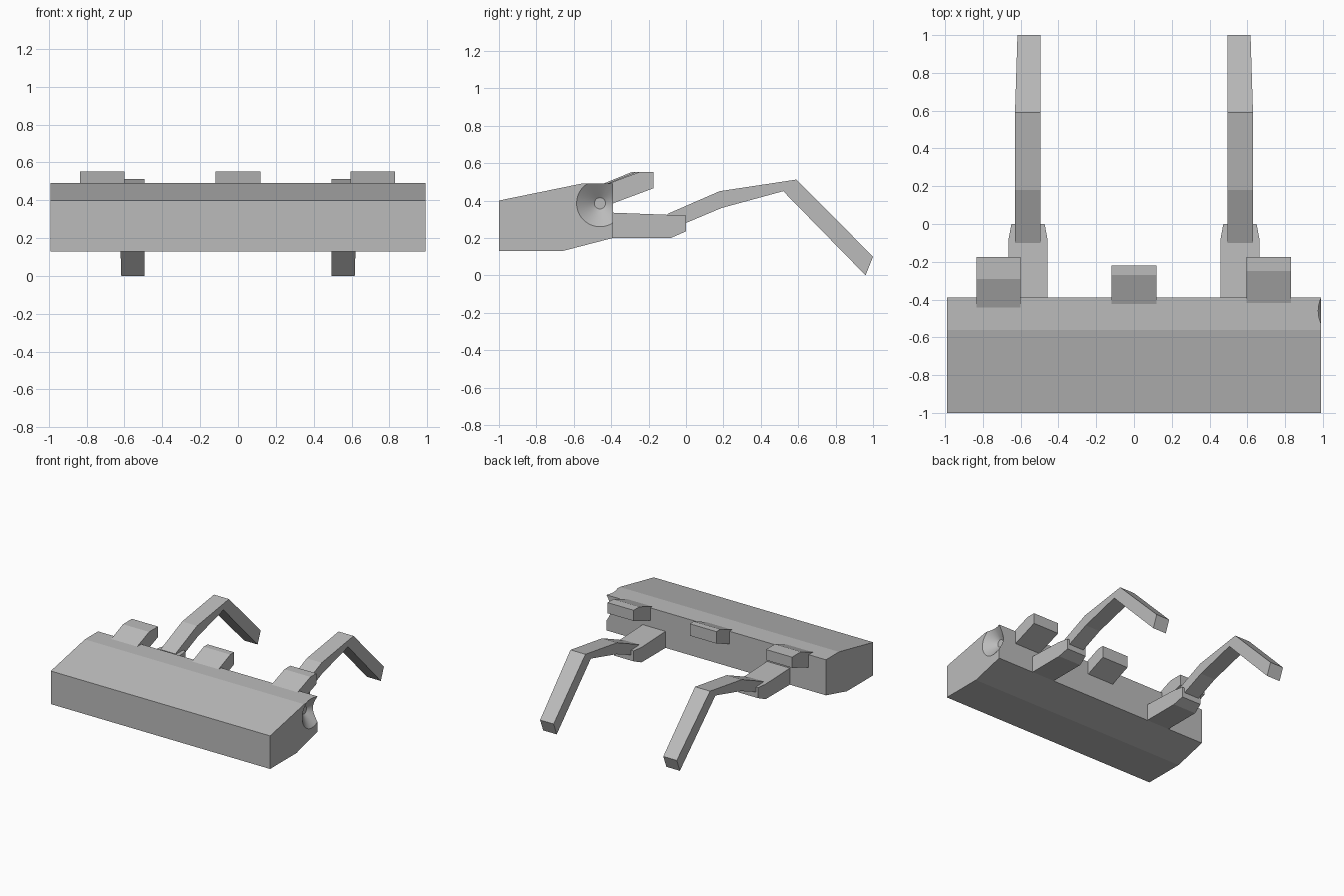
import bpy, bmesh, math
from mathutils import Matrix

cube = bpy.data.objects.get("Cube")
if cube:
    bpy.data.objects.remove(cube, do_unlink=True)

GREY = (0.5, 0.5, 0.5, 1)
grey = bpy.data.materials.new("plain_grey")
grey.use_nodes = True
grey.diffuse_color = GREY
grey.node_tree.nodes["Principled BSDF"].inputs["Base Color"].default_value = GREY


def finish(name, bm):
    bmesh.ops.recalc_face_normals(bm, faces=bm.faces)
    mesh = bpy.data.meshes.new(name)
    bm.to_mesh(mesh)
    bm.free()
    mesh.materials.append(grey)
    obj = bpy.data.objects.new(name, mesh)
    bpy.context.collection.objects.link(obj)
    return obj


def extrude(name, profile, span):
    """Side profile (y, z) extruded across x; span(y) gives both x limits."""
    bm = bmesh.new()
    sides = [[bm.verts.new((span(y)[i], y, z)) for y, z in profile] for i in (0, 1)]
    for side in sides:
        bm.faces.new(side)
    n = len(profile)
    for i in range(n):
        j = (i + 1) % n
        bm.faces.new((sides[0][i], sides[0][j], sides[1][j], sides[1][i]))
    return finish(name, bm)


# Main bar
body = extrude("body", [(-1, .13), (-1, .40), (-.56, .49), (-.39, .49),
                        (-.39, .20), (-.66, .13)], lambda y: (-.99, .99))

# Conical end sockets, cut into both ends
DEPTH = 0.07
for side in (-1, 1):
    bm = bmesh.new()
    bmesh.ops.create_cone(bm, cap_ends=True, segments=48, radius1=.03,
                          radius2=.03 + .095 * 2, depth=DEPTH * 2)
    turn = Matrix.Rotation(side * math.pi / 2, 4, 'Y')
    bm.transform(Matrix.Translation((side * .99, -.46, .385)) @ turn)
    cutter = finish("socket_cutter", bm)
    mod = body.modifiers.new("socket", 'BOOLEAN')
    mod.operation, mod.solver, mod.object = 'DIFFERENCE', 'EXACT', cutter
    bpy.ops.object.select_all(action='DESELECT')
    bpy.context.view_layer.objects.active = body
    body.select_set(True)
    bpy.ops.object.modifier_apply(modifier=mod.name)
    bpy.data.objects.remove(cutter, do_unlink=True)
bpy.ops.object.shade_smooth_by_angle(angle=math.radians(10))

# Upper tabs: name, x limits, front of slope, start of flat top, back end, back bottom
for name, x0, x1, front, top, back, low in (
        ("right_tab", -.835, -.60, -.45, -.29, -.175, .465),
        ("middle_tab", -.12, .12, -.43, -.27, -.22, .455),
        ("left_tab", .595, .83, -.425, -.25, -.175, .465)):
    extrude(name, [(front, .487), (top, .552), (back, .552), (back, low),
                   (-.39, .385), (front, .385)], lambda y: (x0, x1))

for side, label in ((-1, "right"), (1, "left")):
    # Arm bracket, narrowing at its tip
    def bracket_span(y):
        half = .103 if y < -.05 else .088
        return side * .561 - half, side * .561 + half
    extrude(label + "_bracket", [(-.42, .336), (-.08, .323), (0, .32), (0, .235),
                                 (-.08, .20), (-.42, .20)], bracket_span)

    # Bent arm, its outer side tapering towards the foot
    def arm_span(y):
        return side * .495, side * (.63 if y < .7 else .617)
    extrude(label + "_arm", [(-.10, .328), (.18, .45), (.59, .512), (1, .10), (.96, 0),
                             (.52, .45), (.19, .36), (0, .28), (-.10, .24)], arm_span)
